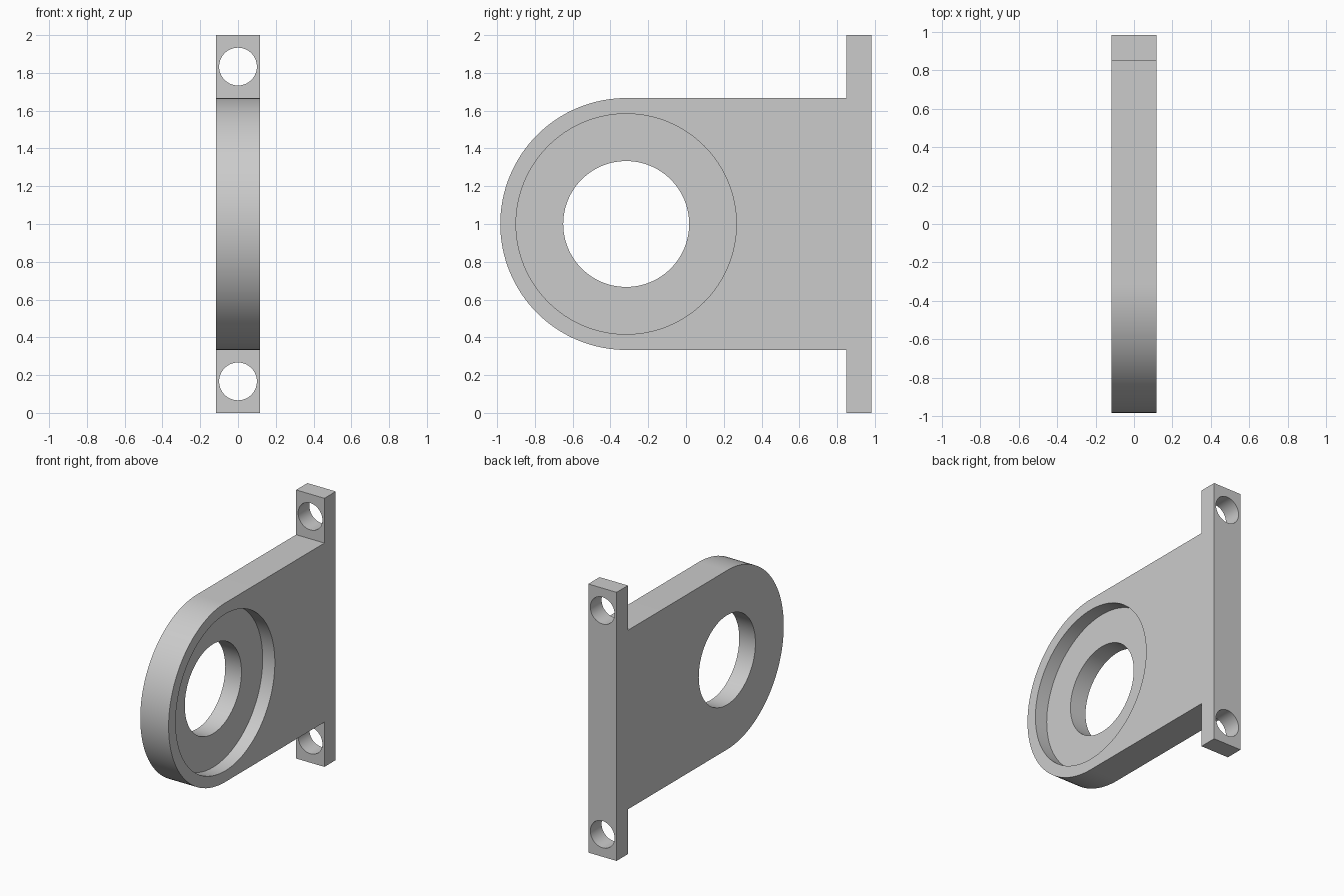
import bpy
import bmesh
import math
from mathutils import Vector

if "Cube" in bpy.data.objects:
    bpy.data.objects.remove(bpy.data.objects["Cube"], do_unlink=True)

U = 1 / 60                      # design unit
HALF_X = 7 * U                  # half of the bracket thickness
BACK, FRONT = 59 * U, -59 * U
ROUND_R = 40 * U
EYE_Y, EYE_Z = FRONT + ROUND_R, 1.0
FLANGE_Y = BACK - 8 * U

grey = bpy.data.materials.new("plain grey")
grey.use_nodes = True
colour = (0.6, 0.6, 0.6, 1)
grey.diffuse_color = colour
grey.node_tree.nodes["Principled BSDF"].inputs["Base Color"].default_value = colour


def bracket_body():
    """Side silhouette (rounded plate plus mounting flange) extruded along x."""
    outline = [(FLANGE_Y, 2), (BACK, 2), (BACK, 0), (FLANGE_Y, 0),
               (FLANGE_Y, EYE_Z - ROUND_R)]
    steps = 64
    for i in range(steps + 1):
        a = -math.pi / 2 - math.pi * i / steps
        outline.append((EYE_Y + ROUND_R * math.cos(a), EYE_Z + ROUND_R * math.sin(a)))
    outline.append((FLANGE_Y, EYE_Z + ROUND_R))

    bm = bmesh.new()
    face = bm.faces.new([bm.verts.new((-HALF_X, y, z)) for y, z in outline])
    new = bmesh.ops.extrude_face_region(bm, geom=[face])["geom"]
    bmesh.ops.translate(bm, vec=Vector((2 * HALF_X, 0, 0)),
                        verts=[v for v in new if isinstance(v, bmesh.types.BMVert)])
    bmesh.ops.recalc_face_normals(bm, faces=bm.faces)
    mesh = bpy.data.meshes.new("mounting_bracket")
    bm.to_mesh(mesh)
    bm.free()
    obj = bpy.data.objects.new("mounting_bracket", mesh)
    bpy.context.collection.objects.link(obj)
    mesh.materials.append(grey)
    return obj


def drill(target, name, radius, depth, centre, rotation, sides):
    """Cut a round hole and discard the cutter."""
    bpy.ops.mesh.primitive_cylinder_add(vertices=sides, radius=radius, depth=depth,
                                        location=centre, rotation=rotation)
    cutter = bpy.context.object
    cutter.name = name
    cutter.hide_render = True
    cutter.data.materials.append(grey)
    mod = target.modifiers.new(name, 'BOOLEAN')
    mod.operation = 'DIFFERENCE'
    mod.solver = 'EXACT'
    mod.object = cutter
    bpy.context.view_layer.objects.active = target
    bpy.ops.object.modifier_apply(modifier=name)
    bpy.data.objects.remove(cutter, do_unlink=True)


bracket = bracket_body()
along_x = (0, math.pi / 2, 0)
along_y = (math.pi / 2, 0, 0)

# Central bore and the shallow seat around it, open on the +x side
drill(bracket, "bore", 20 * U, 1, (0, EYE_Y, EYE_Z), along_x, 96)
seat_depth = 6 * U
drill(bracket, "seat", 35 * U, 2 * seat_depth, (HALF_X, EYE_Y, EYE_Z), along_x, 128)

# Screw holes at both ends of the flange
for side in (-1, 1):
    drill(bracket, "screw_hole", 6 * U, 0.4,
          (0, (FLANGE_Y + BACK) / 2, EYE_Z + side * 50 * U), along_y, 64)

# Smooth the round walls, keep the edges crisp
bpy.ops.object.select_all(action='DESELECT')
bracket.select_set(True)
bpy.context.view_layer.objects.active = bracket
bpy.ops.object.shade_smooth_by_angle(angle=math.radians(30))
